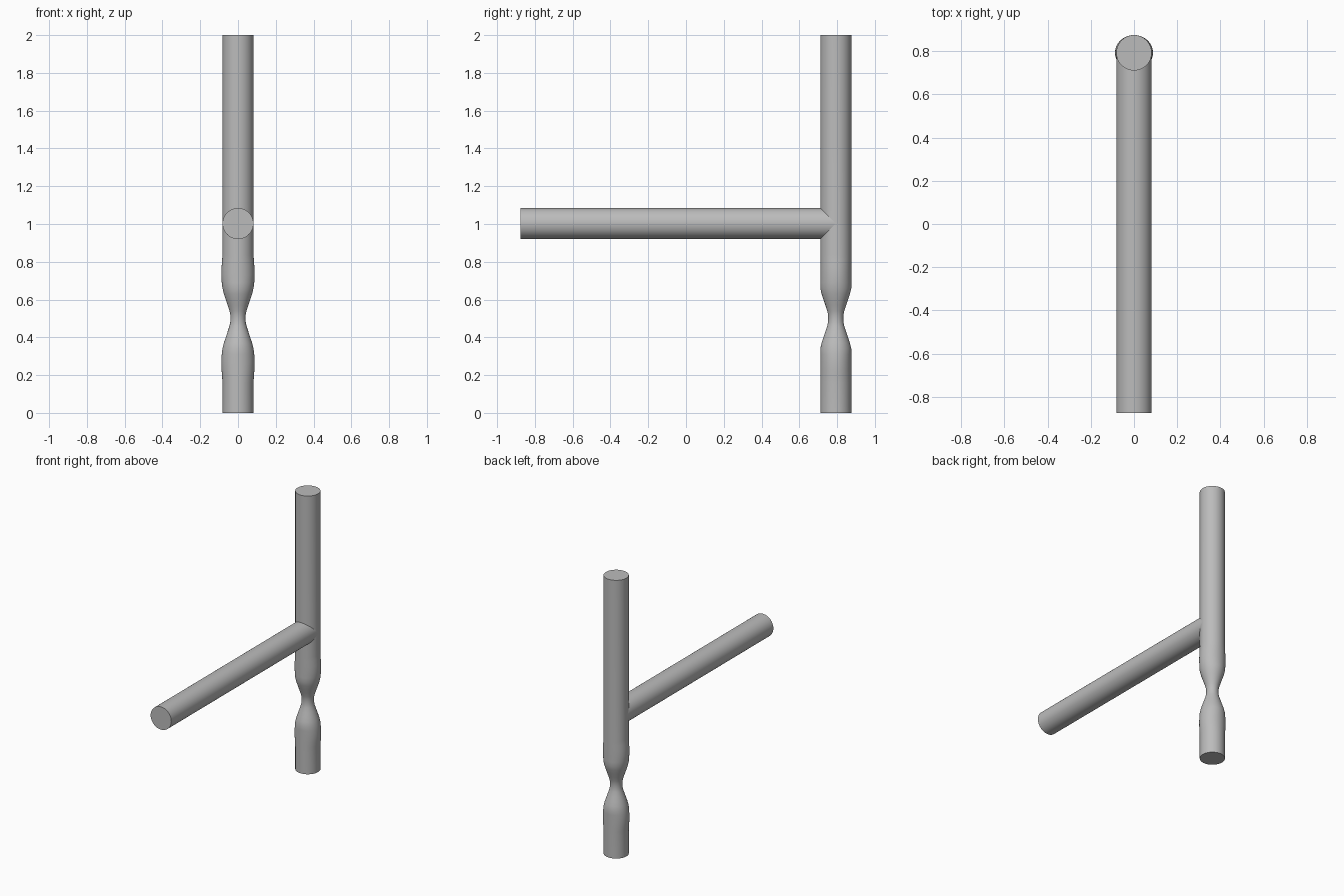
import bpy, bmesh, math
from mathutils import Matrix

cube = bpy.data.objects.get("Cube")
if cube:
    bpy.data.objects.remove(cube)

RADIUS = 0.082
PIPE_Y = 0.793
SIDES = 64

grey = bpy.data.materials.new("pipe_grey")
grey.use_nodes = True
colour = (0.5, 0.5, 0.5, 1)
grey.diffuse_color = colour
grey.node_tree.nodes["Principled BSDF"].inputs["Base Color"].default_value = colour


def tube(name, rings, matrix):
    """Capped tube from rings of (height, x radius, y radius)."""
    bm = bmesh.new()
    loops = []
    for h, rx, ry in rings:
        angles = [2 * math.pi * i / SIDES for i in range(SIDES)]
        loops.append([bm.verts.new((rx * math.cos(a), ry * math.sin(a), h)) for a in angles])
    for low, high in zip(loops, loops[1:]):
        for i in range(SIDES):
            j = (i + 1) % SIDES
            bm.faces.new((low[i], low[j], high[j], high[i]))
    bm.faces.new(loops[0][::-1])
    bm.faces.new(loops[-1])
    mesh = bpy.data.meshes.new(name)
    bm.to_mesh(mesh)
    bm.free()
    mesh.transform(matrix)
    mesh.materials.append(grey)
    obj = bpy.data.objects.new(name, mesh)
    bpy.context.collection.objects.link(obj)
    bpy.ops.object.select_all(action='DESELECT')
    obj.select_set(True)
    bpy.context.view_layer.objects.active = obj
    bpy.ops.object.shade_smooth_by_angle(angle=math.radians(40))
    return obj


# Pinched throat, mirrored about its waist: (distance from waist, x radius)
throat = [(0, 0.040), (0.02, 0.041), (0.04, 0.045), (0.07, 0.055), (0.10, 0.065),
          (0.13, 0.075), (0.16, 0.082), (0.19, 0.086), (0.23, 0.088),
          (0.27, 0.087), (0.31, 0.084), (0.34, RADIUS)]
waist = 0.5
half = [(d, r, min(r, RADIUS)) for d, r in throat]
rings = [(0, RADIUS, RADIUS)]
rings += [(waist - d, rx, ry) for d, rx, ry in reversed(half)]
rings += [(waist + d, rx, ry) for d, rx, ry in half[1:]]
rings += [(2, RADIUS, RADIUS)]
tube("upright_pipe", rings, Matrix.Translation((0, PIPE_Y, 0)))

# Side branch running forward from the middle of the upright
length = PIPE_Y + 0.875
tube("branch_pipe", [(0, RADIUS, RADIUS), (length, RADIUS, RADIUS)],
     Matrix.Translation((0, PIPE_Y, 1.002)) @ Matrix.Rotation(math.pi / 2, 4, 'X'))
